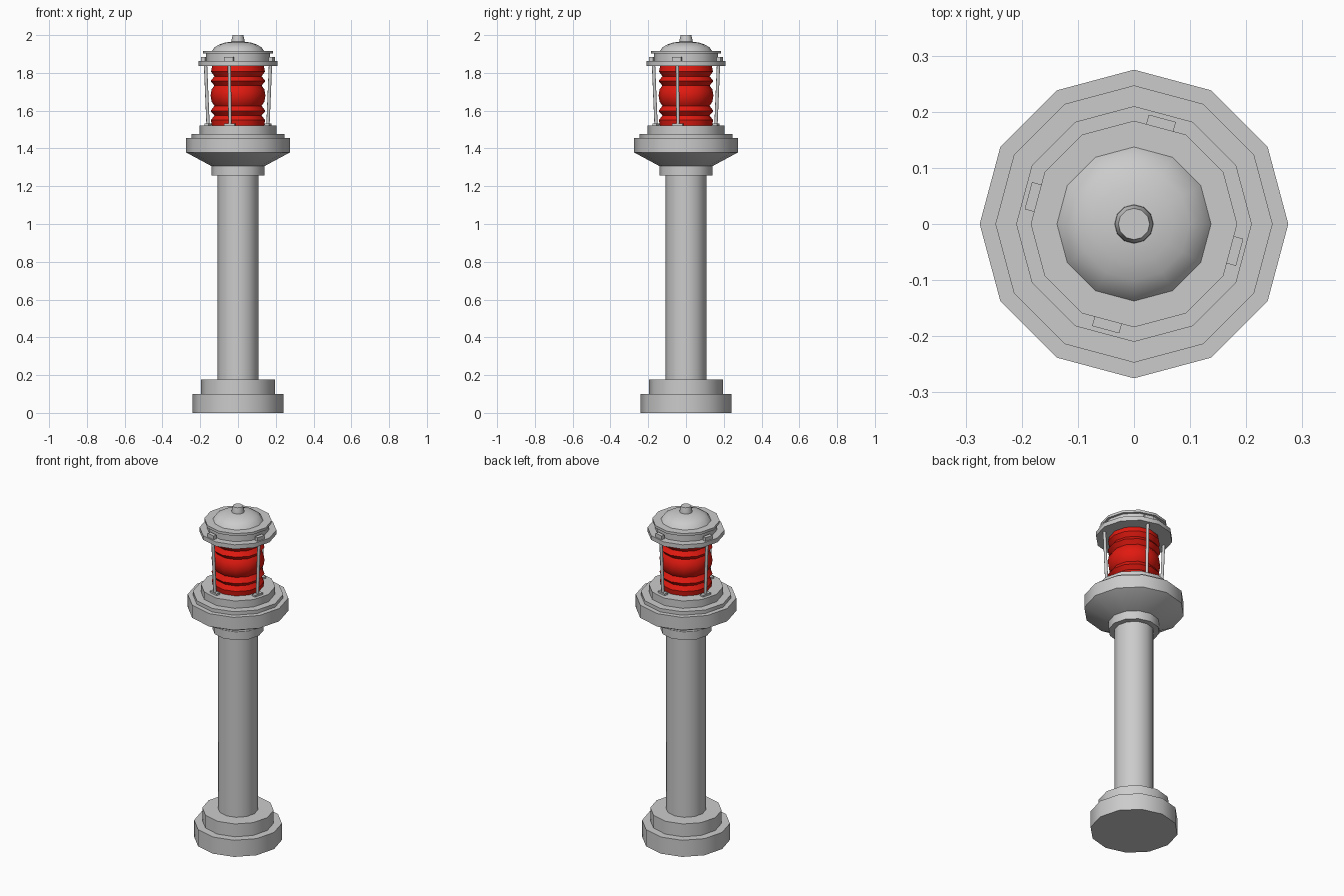
import bpy, bmesh, math
from mathutils import Vector, Matrix

if "Cube" in bpy.data.objects:
    bpy.data.objects.remove(bpy.data.objects["Cube"])

SIDES = 12

def finish(name, bm, angle=40, mat=None):
    bmesh.ops.recalc_face_normals(bm, faces=bm.faces)
    me = bpy.data.meshes.new(name)
    bm.to_mesh(me)
    bm.free()
    ob = bpy.data.objects.new(name, me)
    bpy.context.collection.objects.link(ob)
    if mat:
        me.materials.append(mat)
    bpy.ops.object.select_all(action='DESELECT')
    ob.select_set(True)
    bpy.context.view_layer.objects.active = ob
    bpy.ops.object.shade_smooth_by_angle(angle=math.radians(angle))
    return ob

def lathe(name, profile, angle=40, mat=None):
    """Closed solid of revolution from (radius, z) points."""
    bm = bmesh.new()
    rings = [[bm.verts.new((r * math.cos(2 * math.pi * i / SIDES),
                            r * math.sin(2 * math.pi * i / SIDES), z))
              for i in range(SIDES)] for r, z in profile]
    for a, b in zip(rings, rings[1:]):
        for i in range(SIDES):
            j = (i + 1) % SIDES
            bm.faces.new((a[i], a[j], b[j], b[i]))
    bm.faces.new(rings[0])
    bm.faces.new(rings[-1])
    return finish(name, bm, angle, mat)

def box(bm, size, loc, rot):
    m = rot @ Matrix.Translation(loc) @ Matrix.Diagonal((*size, 1))
    bmesh.ops.create_cube(bm, size=1, matrix=m)

red = bpy.data.materials.new("red_glass")
red.diffuse_color = (0.75, 0.01, 0.005, 1)
red.use_nodes = True
red.node_tree.nodes["Principled BSDF"].inputs["Base Color"].default_value = red.diffuse_color

# Stepped foot, column and collar
lathe("base", [(.24, 0), (.24, .10), (.195, .10), (.195, .177)])
lathe("column", [(.109, .17), (.109, 1.26)])
lathe("collar", [(.14, 1.256), (.14, 1.308)])

# Flared platform with stepped top
lathe("platform", [(.14, 1.306), (.275, 1.379), (.275, 1.456), (.247, 1.456),
                   (.247, 1.477), (.203, 1.477), (.203, 1.521)])

# Ribbed red lens
lathe("lens", [(.138, 1.518), (.143, 1.55), (.125, 1.575), (.145, 1.598),
               (.125, 1.626), (.14, 1.648), (.145, 1.68), (.14, 1.712),
               (.125, 1.733), (.145, 1.757), (.125, 1.782), (.143, 1.807),
               (.136, 1.838)], mat=red)

# Lantern cap, dome and finial
lathe("cap", [(.21, 1.836), (.21, 1.862), (.17, 1.862), (.17, 1.902),
              (.184, 1.902), (.184, 1.917)])
lathe("dome", [(.138, 1.916), (.125, 1.935), (.10, 1.95), (.07, 1.96), (.03, 1.966)])
lathe("finial", [(.035, 1.96), (.034, 1.975), (.028, 2.0)])

# Four guard rods with feet and top clips
for k in range(4):
    rot = Matrix.Rotation(math.radians(75 + 90 * k), 4, 'Z')
    bm = bmesh.new()
    a, b = Vector((.164, 0, 1.52)), Vector((.178, 0, 1.845))
    d = b - a
    m = rot @ Matrix.Translation((a + b) / 2) @ d.to_track_quat('Z', 'Y').to_matrix().to_4x4()
    bmesh.ops.create_cone(bm, cap_ends=True, segments=8, radius1=.009,
                          radius2=.009, depth=d.length, matrix=m)
    box(bm, (.024, .056, .012), (.165, 0, 1.526), rot)
    box(bm, (.022, .05, .024), (.184, 0, 1.872), rot)
    finish(f"guard_rod_{k + 1}", bm, 50)
